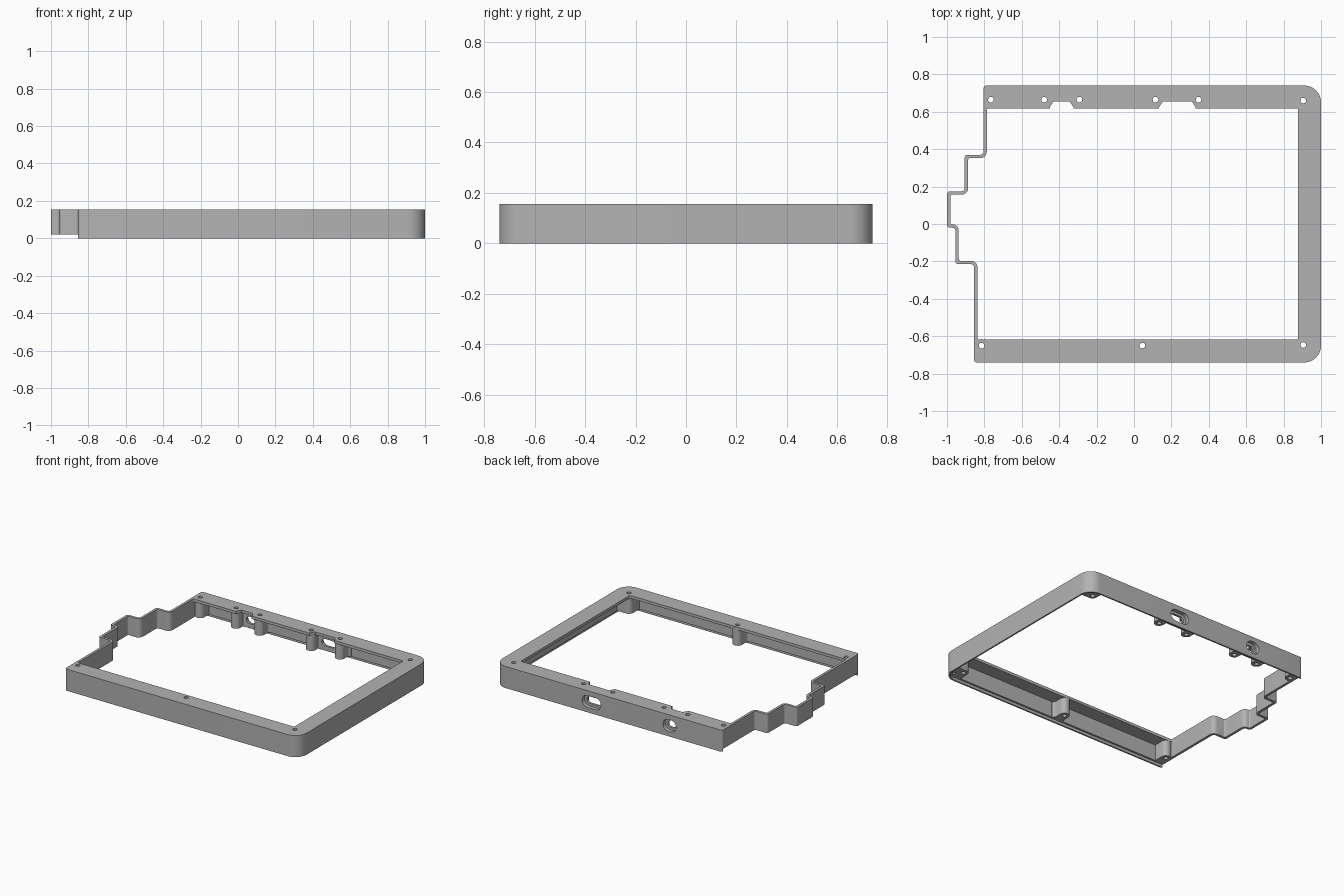
import bpy, bmesh, math
from mathutils import Vector

if "Cube" in bpy.data.objects:
    bpy.data.objects.remove(bpy.data.objects["Cube"], do_unlink=True)

HEIGHT, LEDGE, WALL = 0.155, 0.02, 0.018

grey = bpy.data.materials.new("plain grey")
grey.use_nodes = True
grey.diffuse_color = (0.45, 0.45, 0.45, 1)
grey.node_tree.nodes["Principled BSDF"].inputs["Base Color"].default_value = grey.diffuse_color

# Counter-clockwise outline: front, right, back edges, then the stepped left side
CORNERS = [Vector(p) for p in (
    (-.855, -.74), (1, -.74), (1, .74), (-.805, .74), (-.805, .37), (-.905, .37),
    (-.905, .175), (-1, .175), (-1, -.02), (-.955, -.02), (-.955, -.215), (-.855, -.215))]


def outline(frame_inset, left_inset):
    """Rounded outline, inset separately on the frame sides and the stepped side."""
    n = len(CORNERS)
    inset = [frame_inset] * 3 + [left_inset] * (n - 3)
    points = []
    for i, corner in enumerate(CORNERS):
        a = (corner - CORNERS[i - 1]).normalized()
        b = (CORNERS[(i + 1) % n] - corner).normalized()
        # Edges are at right angles, so the two inward normals add up
        p = corner + Vector((-a.y, a.x)) * inset[i - 1] + Vector((-b.y, b.x)) * inset[i]
        depth = max(inset[i - 1], inset[i], 0)
        convex = a.cross(b) > 0
        r = 0.09 if i in (1, 2) else 0.016
        r = max(r - depth, 0.01) if convex else r + depth
        steps = 12 if r > 0.05 else 5
        center = p - a * r + b * r
        for k in range(steps + 1):
            t = k / steps * math.pi / 2
            points.append(center - b * r * math.cos(t) + a * r * math.sin(t))
    return points


def prism(name, points, low, high):
    """Extrude an x-y profile from low to high."""
    bm = bmesh.new()
    face = bm.faces.new([bm.verts.new((p[0], p[1], low)) for p in points])
    top = bmesh.ops.extrude_face_region(bm, geom=[face])["geom"]
    bmesh.ops.translate(bm, vec=(0, 0, high - low),
                        verts=[v for v in top if isinstance(v, bmesh.types.BMVert)])
    bmesh.ops.recalc_face_normals(bm, faces=bm.faces)
    mesh = bpy.data.meshes.new(name)
    bm.to_mesh(mesh)
    bm.free()
    mesh.materials.append(grey)
    obj = bpy.data.objects.new(name, mesh)
    bpy.context.collection.objects.link(obj)
    return obj


def combine(target, tool, operation):
    """Apply a boolean and remove the helper."""
    bpy.context.view_layer.objects.active = target
    mod = target.modifiers.new("combine", "BOOLEAN")
    mod.operation, mod.object, mod.solver = operation, tool, "EXACT"
    bpy.ops.object.modifier_apply(modifier=mod.name)
    bpy.data.objects.remove(tool, do_unlink=True)


def circle(x, y, r, n=20):
    return [(x + r * math.cos(i * math.tau / n), y + r * math.sin(i * math.tau / n))
            for i in range(n)]


def boss_profile(x, y, wall, flare, r=0.034):
    """Round-ended column in x-y, joined to the wall in the given direction."""
    out = Vector(wall).normalized()
    side = Vector((-out.y, out.x))
    reach = Vector(wall).length
    half = [(r * math.sin(t), -r * math.cos(t))
            for t in (k / 8 * math.pi / 2 for k in range(1, 9))]
    if flare:
        half += [(r + flare * (1 - math.cos(t)), reach - 0.012 - flare * (1 - math.sin(t)))
                 for t in (k / 5 * math.pi / 2 for k in range(6))]
    half.append((r + flare, reach))
    local = [(0, -r)] + half + [(-u, v) for u, v in reversed(half)]
    return [Vector((x, y)) + side * u + out * v for u, v in local]


def slot(x, width, height, y_low, y_high):
    """Stadium-shaped cutter running along y."""
    r, gap = height / 2, (width - height) / 2
    points = []
    for s in (1, -1):
        for k in range(13):
            t = -math.pi / 2 + k / 12 * math.pi
            points.append((s * (gap + r * math.cos(t)), s * r * math.sin(t)))
    obj = prism("slot_cutter", points, -y_high, -y_low)
    for v in obj.data.vertices:
        px, pz, depth = v.co
        v.co = (x + px, -depth, HEIGHT / 2 + pz)
    return obj


# Hollow frame: thin outer wall, top flange and a recessed lower lip
frame = prism("case_frame", outline(0, 0), 0, HEIGHT)
combine(frame, prism("lip_cutter", outline(0.011, -0.03), -0.1, LEDGE), "DIFFERENCE")
combine(frame, prism("pocket_cutter", outline(0.024, WALL), 0.01, HEIGHT - 0.02), "DIFFERENCE")
combine(frame, prism("opening_cutter", outline(0.122, WALL), -0.1, 0.3), "DIFFERENCE")

# Port clearances in the back flange, with a thicker wall behind each port
PORTS = [(-0.387, 0.126, 0.105), (0.232, 0.195, 0.15)]
for x, gap, width in PORTS:
    h = gap / 2
    notch = [(x - h, 0.6), (x + h, 0.6), (x + h, 0.625), (x + h - 0.02, 0.655),
             (x - h + 0.02, 0.655), (x - h, 0.625)]
    combine(frame, prism("notch_cutter", notch, -0.1, 0.3), "DIFFERENCE")
    h += 0.02
    pad = [(x - h, 0.695), (x + h, 0.695), (x + h, 0.727), (x - h, 0.727)]
    combine(frame, prism("port_pad", pad, LEDGE, HEIGHT - 0.005), "UNION")

# Screw bosses: hole position, direction to the wall, flare
HOLES = [(-.815, -.65), (.045, -.65), (.905, -.647), (.905, .66), (-.765, .665),
         (-.48, .665), (-.292, .665), (.115, .665), (.345, .665)]
for x, y in HOLES:
    to_wall = (0, math.copysign(0.727, y) - y)
    flare = 0 if x < -0.7 else 0.018
    directions = [to_wall]
    if x > 0.9:
        flare = 0
        directions.append((0.985 - x, 0))
    for direction in directions:
        profile = boss_profile(x, y, direction, flare)
        combine(frame, prism("boss", profile, LEDGE, HEIGHT - 0.006), "UNION")

# Screw holes
for x, y in HOLES:
    combine(frame, prism("hole_cutter", circle(x, y, 0.015), -0.1, 0.3), "DIFFERENCE")

# Recessed ports through the back wall
for x, gap, width in PORTS:
    combine(frame, slot(x, width, 0.085, 0.712, 0.8), "DIFFERENCE")
    combine(frame, slot(x, width - 0.04, 0.05, 0.66, 0.8), "DIFFERENCE")

bpy.ops.object.select_all(action="DESELECT")
frame.select_set(True)
bpy.context.view_layer.objects.active = frame
bpy.ops.object.shade_smooth_by_angle(angle=math.radians(30))
